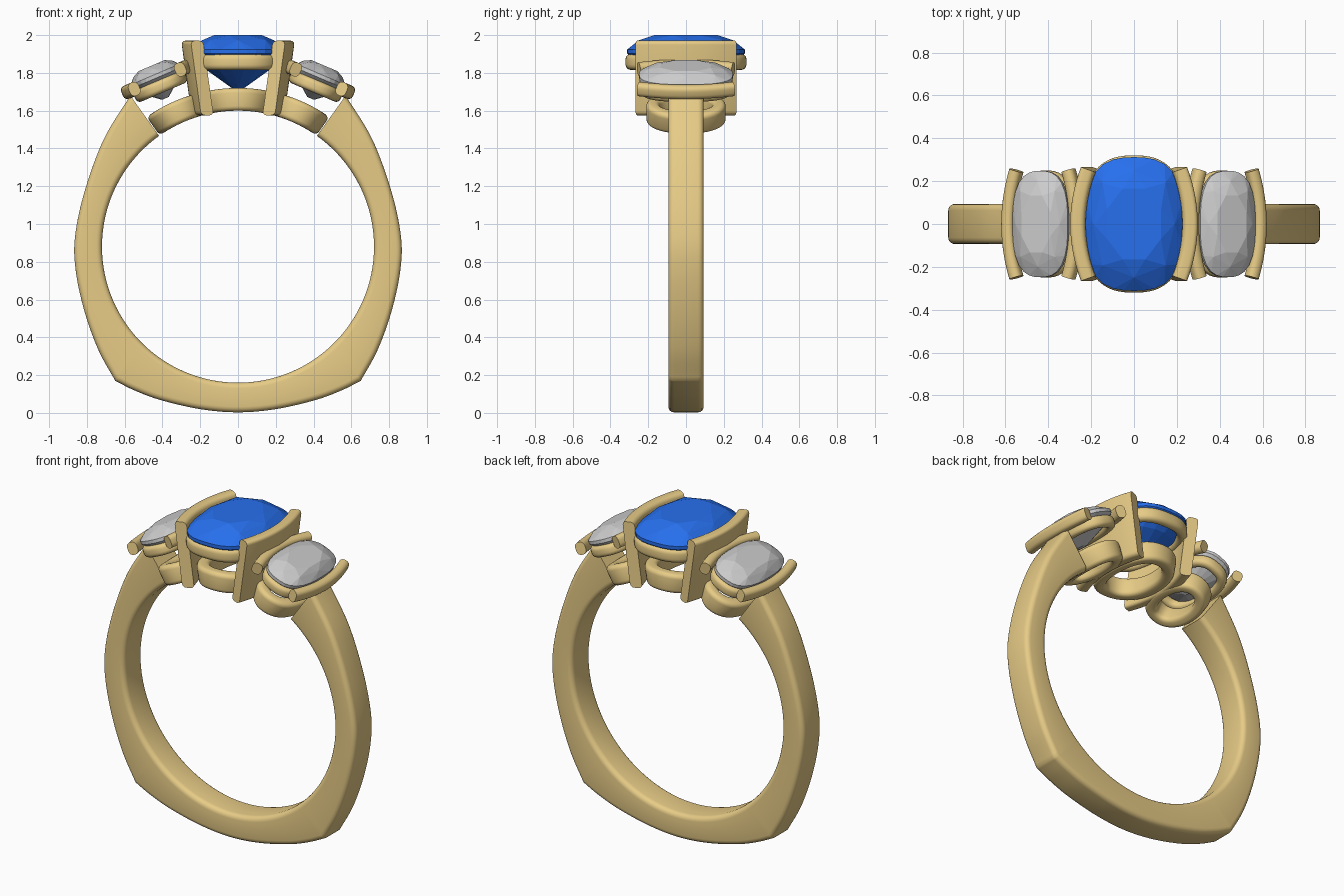
import bpy, bmesh, math
from mathutils import Vector

if "Cube" in bpy.data.objects:
    bpy.data.objects.remove(bpy.data.objects["Cube"])

def material(name, rgb):
    m = bpy.data.materials.new(name)
    m.diffuse_color = (*rgb, 1)
    m.use_nodes = True
    m.node_tree.nodes["Principled BSDF"].inputs["Base Color"].default_value = m.diffuse_color
    return m

GOLD = material("gold", (0.80, 0.60, 0.24))
BLUE = material("blue_gem", (0.02, 0.16, 0.85))
CZ, CR = 0.88, 0.72          # finger hole centre height and radius

def finish(name, bm, mat, smooth=True):
    bmesh.ops.recalc_face_normals(bm, faces=bm.faces)
    me = bpy.data.meshes.new(name)
    bm.to_mesh(me)
    bm.free()
    ob = bpy.data.objects.new(name, me)
    bpy.context.collection.objects.link(ob)
    if mat:
        me.materials.append(mat)
    if smooth:
        bpy.ops.object.select_all(action='DESELECT')
        ob.select_set(True)
        bpy.context.view_layer.objects.active = ob
        bpy.ops.object.shade_smooth_by_angle(angle=math.radians(35))
    return ob

def rounded_rect(w, h, r, n=5):
    pts = []
    for k, (sx, sy) in enumerate([(1, 1), (-1, 1), (-1, -1), (1, -1)]):
        for i in range(n):
            a = math.pi / 2 * (k + i / (n - 1))
            pts.append((sx * (w / 2 - r) + r * math.cos(a), sy * (h / 2 - r) + r * math.sin(a)))
    return pts

def loft(name, rings, closed, mat=GOLD):
    bm = bmesh.new()
    vs = [[bm.verts.new(p) for p in ring] for ring in rings]
    m = len(vs[0])
    for i in range(len(vs) if closed else len(vs) - 1):
        a, b = vs[i], vs[(i + 1) % len(vs)]
        for j in range(m):
            bm.faces.new((a[j], a[(j + 1) % m], b[(j + 1) % m], b[j]))
    if not closed:
        bm.faces.new(vs[0])
        bm.faces.new(vs[-1])
    return finish(name, bm, mat)

def sweep(name, path, w, h, r, z, closed, place):
    # rounded bar following a flat path at local height z, then placed
    sec, rings, n = rounded_rect(w, h, r), [], len(path)
    for i, p in enumerate(path):
        a = path[(i - 1) % n] if closed else path[max(i - 1, 0)]
        b = path[(i + 1) % n] if closed else path[min(i + 1, n - 1)]
        t = (Vector(b) - Vector(a)).normalized()
        rings.append([place(p[0] + t.y * u, p[1] - t.x * u, z + v) for u, v in sec])
    return loft(name, rings, closed)

def oval(a, b, n=64, e=2.7, off=0.0):
    out = []
    for i in range(n):
        t = 2 * math.pi * (i + off) / n
        c, s = math.cos(t), math.sin(t)
        k = (abs(c) ** e + abs(s) ** e) ** (-1 / e)
        out.append((a * c * k, b * s * k))
    return out

def bow(x, sag, half, n=20):
    return [(x - sag * t * t, half * t) for t in (2 * i / n - 1 for i in range(n + 1))]

def gem(name, a, b, top, bottom, mat, place):
    # faceted stone: table, crown, girdle, pavilion, keel
    bm = bmesh.new()
    for s, z, n, off in [(0.55, top, 8, 0.5), (0.80, top * 0.68, 8, 0), (1, 0.008, 32, 0),
                         (1, -0.012, 32, 0), (0.72, bottom * 0.5, 16, 0.5), (0.14, bottom, 8, 0)]:
        for x, y in oval(a * s, b * s, n, 2.7, off):
            bm.verts.new(place(x, y, z))
    bmesh.ops.convex_hull(bm, input=bm.verts)
    return finish(name, bm, mat, False)

def spline(pts, n=8):
    out = []
    P = [2 * pts[0] - pts[1]] + pts + [2 * pts[-1] - pts[-2]]
    for i in range(1, len(P) - 2):
        p0, p1, p2, p3 = P[i - 1:i + 3]
        for k in range(n):
            t = k / n
            out.append(0.5 * (2 * p1 + (p2 - p0) * t + (2 * p0 - 5 * p1 + 4 * p2 - p3) * t * t
                              + (3 * p1 - p0 - 3 * p2 + p3) * t ** 3))
    return out + [pts[-1]]

# shank: open band with cornered base
side = [(.57, 1.68), (.71, 1.45), (.81, 1.18), (.862, .94), (.86, .76), (.815, .545), (.74, .335), (.65, .17)]
base = [(.65, .17), (.55, .12), (.41, .068), (.2, .02), (0, .003), (-.2, .02), (-.41, .068), (-.55, .12), (-.65, .17)]
right = spline([Vector(p) for p in side])
outer = right + spline([Vector(p) for p in base])[1:-1] + [Vector((-p.x, p.y)) for p in reversed(right)]
rings = []
for p in outer:
    d = p - Vector((0, CZ))
    R = d.length
    d.normalize()
    mid, h = (R + CR) / 2, R - CR
    rings.append([(d.x * (mid + v), u, CZ + d.y * (mid + v)) for u, v in rounded_rect(0.187, h, 0.03)])
loft("shank", rings, False)

def bend(angle):
    # wraps a flat part around the finger hole
    def f(x, y, z):
        a = angle + x / (CR + 0.06)
        return ((CR + z) * math.sin(a), y, CZ + (CR + z) * math.cos(a))
    return f

# centre setting
up = lambda x, y, z: (x, y, z + 1.915)
gem("centre_stone", 0.237, 0.312, 0.085, -0.195, BLUE, up)
sweep("centre_basket", oval(0.21, 0.29), 0.06, 0.085, 0.028, -0.057, True, up)
sweep("centre_gallery", oval(0.16, 0.225, e=2.2), 0.075, 0.12, 0.025, 0.06, True, bend(0))

# parts repeated on both sides
for s, tag in ((1, "right"), (-1, "left")):
    sweep(tag + "_centre_wall", bow(0.238, 0.048, 0.255), 0.07, 0.395, 0.022, 1.773, False,
          lambda x, y, z: (s * (x + (z - 1.773) * 0.14), y, z))
    ct, st = math.cos(math.radians(23)), math.sin(math.radians(23))
    tilt = lambda x, y, z: (s * (0.435 + x * ct + z * st), y, 1.785 - x * st + z * ct)
    gem(tag + "_side_stone", 0.14, 0.248, 0.058, -0.13, None, tilt)
    sweep(tag + "_side_basket", oval(0.12, 0.222), 0.055, 0.068, 0.024, -0.062, True, tilt)
    for q, end in ((1, "outer"), (-1, "inner")):
        sweep(f"{tag}_{end}_side_rail", [(q * x, y) for x, y in bow(0.172, 0.04, 0.25)],
              0.06, 0.075, 0.026, -0.02, False, tilt)
    sweep(tag + "_side_gallery", oval(0.11, 0.175, e=2.2), 0.07, 0.12, 0.025, 0.06, True,
          bend(s * math.radians(24.5)))
